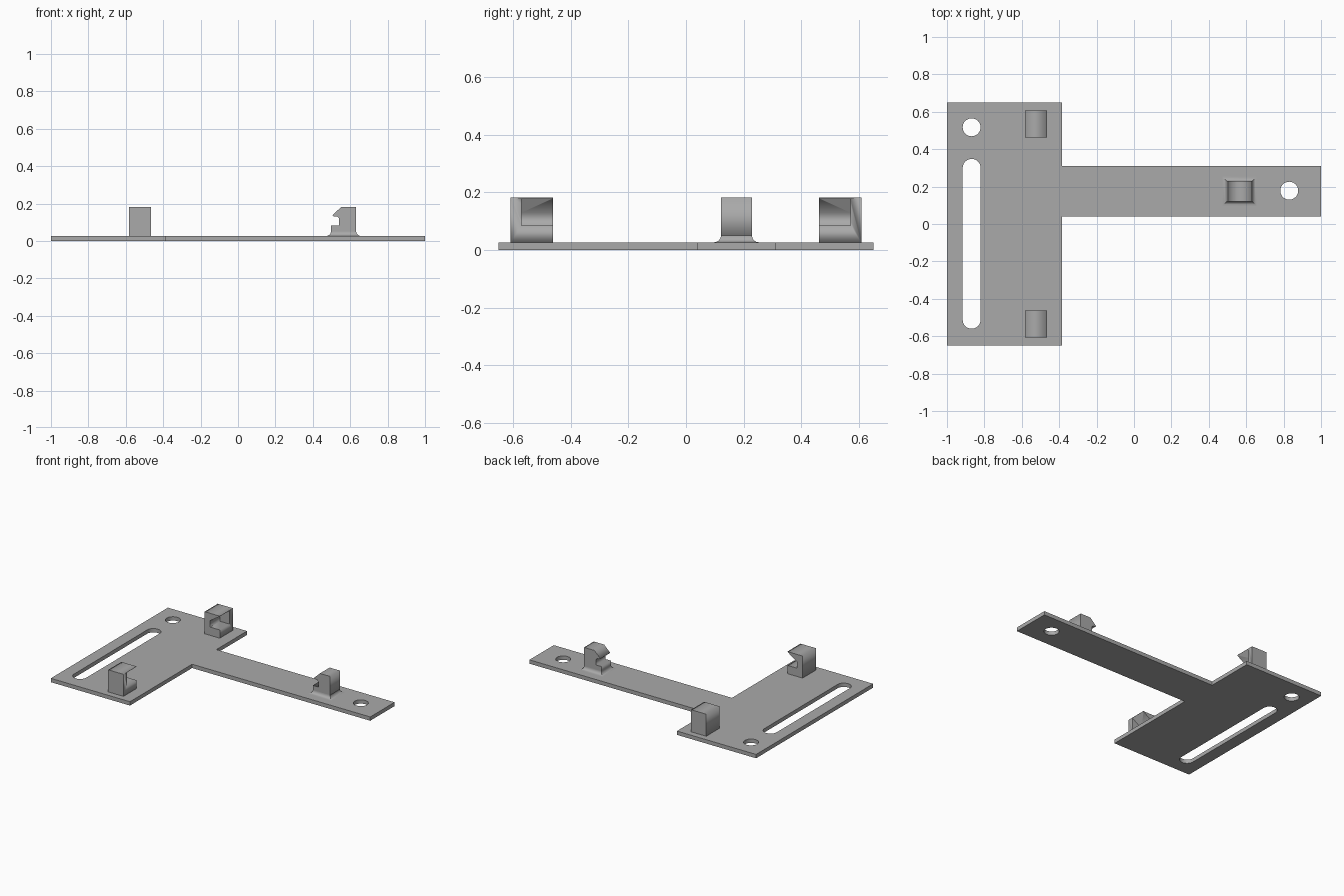
import bpy, bmesh, math
from mathutils import Matrix

cube = bpy.data.objects.get("Cube")
if cube:
    bpy.data.objects.remove(cube)

THICK = 0.027   # plate thickness
TOP = 0.182     # top of the blocks and clip

grey = bpy.data.materials.new("plain_grey")
grey.use_nodes = True
GREY = (0.4, 0.4, 0.4, 1)
grey.diffuse_color = GREY
grey.node_tree.nodes["Principled BSDF"].inputs["Base Color"].default_value = GREY


def finish(name, bm):
    """Weld, orient and link a bmesh as a named grey object."""
    bmesh.ops.remove_doubles(bm, verts=bm.verts, dist=0.0001)
    bmesh.ops.recalc_face_normals(bm, faces=bm.faces)
    mesh = bpy.data.meshes.new(name)
    bm.to_mesh(mesh)
    bm.free()
    mesh.materials.append(grey)
    obj = bpy.data.objects.new(name, mesh)
    bpy.context.scene.collection.objects.link(obj)
    return obj


def prism(name, loops, low, high, upright=False):
    """Extrude flat outlines (later ones are holes) along z, or along y if upright."""
    curve = bpy.data.curves.new(name, "CURVE")
    curve.dimensions, curve.fill_mode = "2D", "BOTH"
    curve.extrude = (high - low) / 2
    for loop in loops:
        spline = curve.splines.new("POLY")
        spline.points.add(len(loop) - 1)
        for point, (a, b) in zip(spline.points, loop):
            point.co = (a, b, 0, 1)
        spline.use_cyclic_u = True
    temp = bpy.data.objects.new(name + "_outline", curve)
    bm = bmesh.new()
    mesh = bpy.data.meshes.new_from_object(temp)
    bm.from_mesh(mesh)
    bpy.data.objects.remove(temp)
    bpy.data.curves.remove(curve)
    bpy.data.meshes.remove(mesh)
    for v in bm.verts:
        a, b, c = v.co
        c += (low + high) / 2
        v.co = (a, c, b) if upright else (a, b, c)
    return finish(name, bm)


def slot(x, y_low, y_high, r=0.048, steps=16):
    """Rounded slot outline; a plain circle when both ends coincide."""
    pts = []
    for centre, start in ((y_high, 0), (y_low, math.pi)):
        for i in range(steps + (y_low != y_high)):
            t = start + math.pi * i / steps
            pts.append((x + r * math.cos(t), centre + r * math.sin(t)))
    return pts


# T-shaped plate with two round holes and a long slot
outline = [(-1, -0.65), (-0.385, -0.65), (-0.385, 0.04), (1, 0.04),
           (1, 0.31), (-0.385, 0.31), (-0.385, 0.65), (-1, 0.65)]
prism("base_plate", [outline, slot(-0.868, 0.517, 0.517),
                     slot(-0.868, -0.512, 0.3), slot(0.83, 0.178, 0.178)], 0, THICK)

# Corner blocks, each notched on the inner corner under a sloping lip
X0, X1 = -0.583, -0.465
notch = [(X1, 0.085), (X1 - 0.075, 0.085), (X1 - 0.075, 0.13),
         (X1, TOP - 0.002), (X1 + 0.05, TOP - 0.002), (X1 + 0.05, 0.085)]
block = [(X0, THICK), (X1, THICK), (X1, TOP), (X0, TOP)]
for side, name in ((1, "back_block"), (-1, "front_block")):
    body = prism(name, [block], *sorted((side * 0.462, side * 0.608)), upright=True)
    cutter = prism("notch_cutter", [notch], *sorted((side * 0.4, side * 0.57)), upright=True)
    cutter.hide_render = True
    mod = body.modifiers.new("notch", "BOOLEAN")
    mod.operation, mod.solver, mod.object = "DIFFERENCE", "EXACT", cutter
    bpy.context.view_layer.objects.active = body
    bpy.ops.object.modifier_apply(modifier=mod.name)
    bpy.data.objects.remove(cutter)

# Hooked clip on the arm
CX0, CX1, CY0, CY1 = 0.497, 0.632, 0.121, 0.229
hook = [(CX0, THICK), (CX1, THICK), (CX1, TOP), (0.552, TOP), (0.505, 0.137),
        (0.509, 0.132), (0.53, 0.13), (0.54, 0.12), (0.54, 0.083), (CX0, 0.083)]
prism("hook_clip", [hook], CY0, CY1, upright=True)

# Concave fillet around the foot of the clip
R, STEPS = 0.024, 8
bm = bmesh.new()
rings = []
for i in range(STEPS + 1):
    t = math.pi / 2 * i / STEPS
    g, z = R * (1 - math.sin(t)), THICK + R * (1 - math.cos(t))
    rings.append([bm.verts.new((x, y, z)) for x, y in (
        (CX0 - g, CY0 - g), (CX1 + g, CY0 - g), (CX1 + g, CY1 + g), (CX0 - g, CY1 + g))])
for a, b in zip(rings, rings[1:]):
    for k in range(4):
        n = (k + 1) % 4
        bm.faces.new((a[k], a[n], b[n], b[k]))
bm.faces.new(rings[0])
bm.faces.new(rings[-1])
fillet = finish("clip_fillet", bm)

# Smooth the curved walls, keep the edges crisp
bpy.ops.object.select_all(action="DESELECT")
for name in ("base_plate", "clip_fillet"):
    obj = bpy.data.objects[name]
    obj.select_set(True)
    bpy.context.view_layer.objects.active = obj
bpy.ops.object.shade_smooth_by_angle(angle=math.radians(30))
